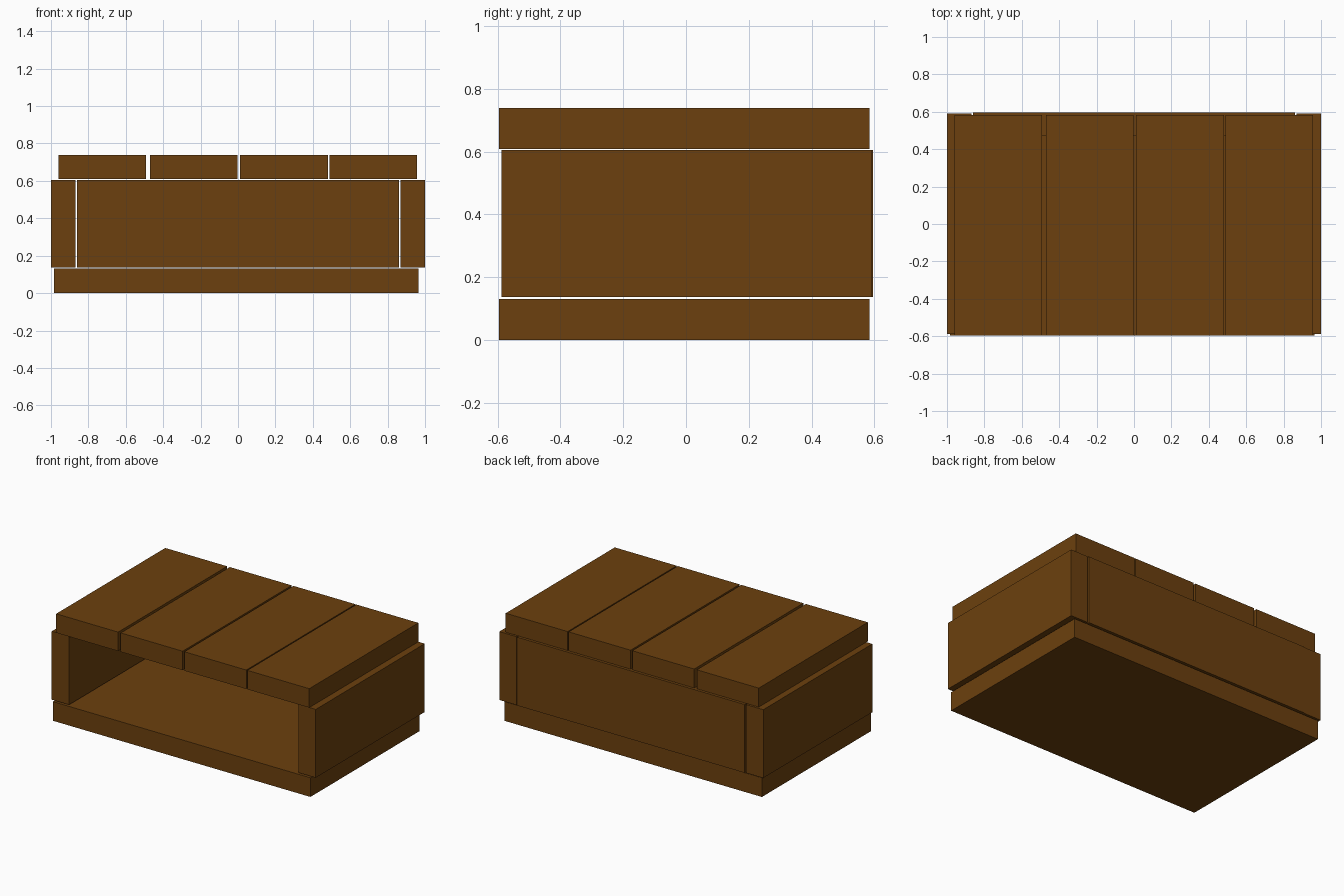
import bpy, bmesh

if "Cube" in bpy.data.objects:
    bpy.data.objects.remove(bpy.data.objects["Cube"])

wood = bpy.data.materials.new("brown_wood")
wood.diffuse_color = (0.15, 0.051, 0.0044, 1)
wood.use_nodes = True
wood.node_tree.nodes["Principled BSDF"].inputs["Base Color"].default_value = wood.diffuse_color


def board(name, x, y, z):
    """Box spanning the given (min, max) ranges."""
    bm = bmesh.new()
    bmesh.ops.create_cube(bm, size=1)
    for v in bm.verts:
        v.co = [r[0] if c < 0 else r[1] for c, r in zip(v.co, (x, y, z))]
    mesh = bpy.data.meshes.new(name)
    bm.to_mesh(mesh)
    bm.free()
    mesh.materials.append(wood)
    obj = bpy.data.objects.new(name, mesh)
    bpy.context.collection.objects.link(obj)


PLANK_Y = (-0.596, 0.584)
WALL_Z = (0.137, 0.605)

# Base plank
board("base", (-0.984, 0.966), PLANK_Y, (0, 0.131))

# Walls: two sides and the back, front stays open
board("left_side", (-1.0, -0.868), (-0.587, 0.592), WALL_Z)
board("right_side", (0.868, 1.0), (-0.587, 0.592), WALL_Z)
board("back_panel", (-0.861, 0.862), (0.47, 0.596), WALL_Z)

# Four top slats with uneven gaps
for i, x in enumerate((-0.96, -0.471, 0.011, 0.488)):
    board(f"top_slat_{i + 1}", (x, x + 0.469), PLANK_Y, (0.609, 0.739))
